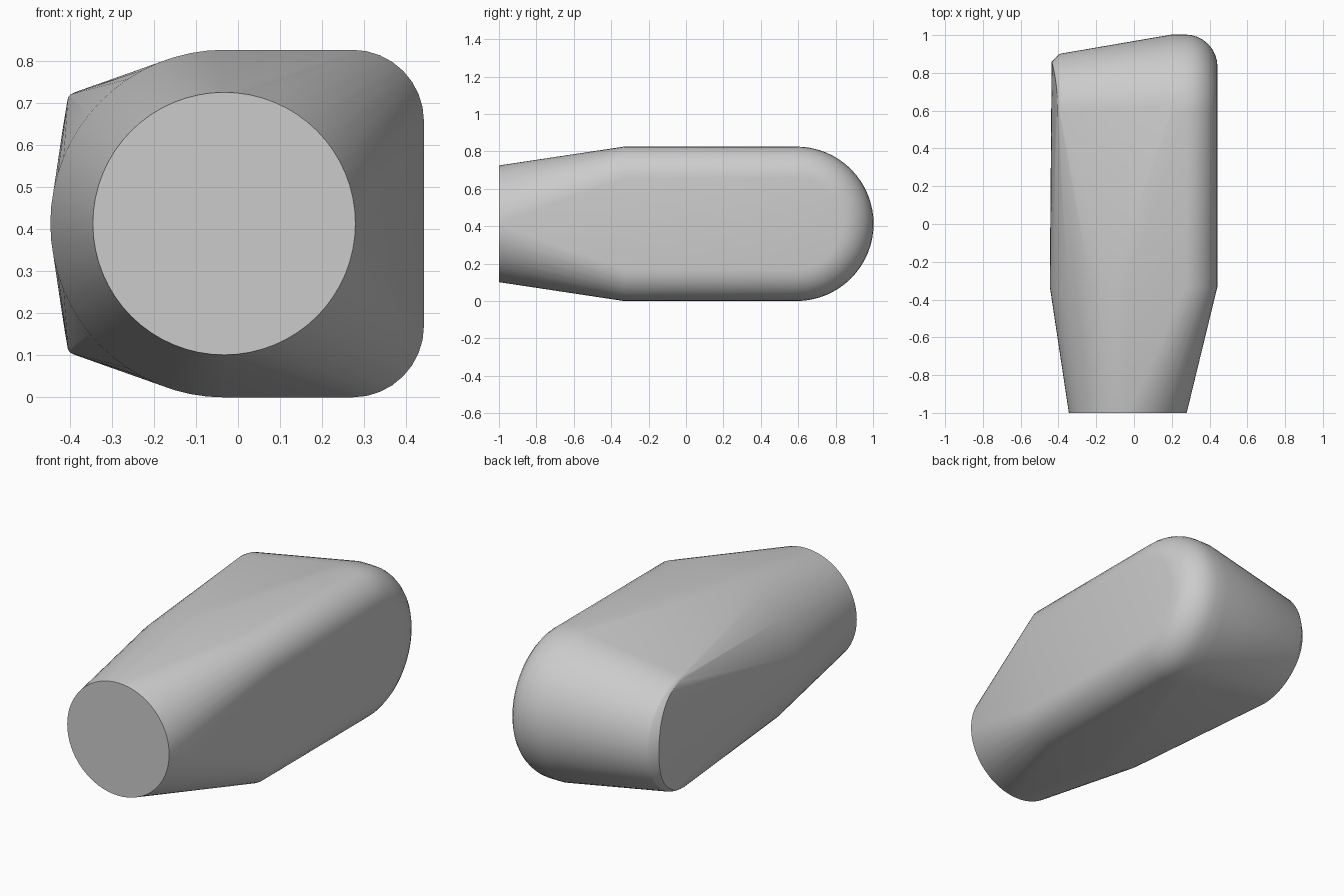
import bpy, bmesh
from math import sin, cos, pi, radians

cube = bpy.data.objects.get("Cube")
if cube:
    bpy.data.objects.remove(cube, do_unlink=True)

MID_Z = 0.413      # height of the centre line
CIRCLE_X = -0.033  # axis of the round front
BACK_Y = 0.59      # axis of the rounded back
FILLET = 0.17

points = []


def ring_y(x, y, r, steps=64):
    """Circle facing the front."""
    for i in range(steps):
        a = 2 * pi * i / steps
        points.append((x + r * cos(a), y, MID_Z + r * sin(a)))


def back_arc(x, r, steps=32):
    """Half circle around the back, turning about the x direction."""
    for i in range(steps + 1):
        a = pi * i / steps - pi / 2
        points.append((x, BACK_Y + r * cos(a), MID_Z + r * sin(a)))


# Round front face and the wider shoulder behind it
ring_y(CIRCLE_X, -1.0, 0.312)
ring_y(CIRCLE_X, -0.33, 0.413)

# Shoulder corners and filleted back on the left side
for i in range(9):
    a = i / 8 * pi / 2
    x = 0.272 + FILLET * sin(a)
    r = 0.413 - FILLET * (1 - cos(a))
    for side in (-1, 1):
        points.append((x, -0.33, MID_Z + side * r))
    back_arc(x, r)

# Straight part of the back, then its narrow right end
back_arc(0.2, 0.413)
back_arc(-0.388, 0.312)
back_arc(-0.398, 0.307)

# Bulged rim of the right end
for i in range(25):
    a = pi * i / 24 - pi / 2
    s = sin(a) ** 2
    r = 0.27 + 0.03 * s
    points.append((-0.436 + 0.032 * s, BACK_Y + r * cos(a), MID_Z + r * sin(a)))

# Skin stretched around all sections
bm = bmesh.new()
for p in points:
    bm.verts.new(p)
bmesh.ops.remove_doubles(bm, verts=bm.verts[:], dist=0.0005)
hull = bmesh.ops.convex_hull(bm, input=bm.verts[:])
loose = {g for g in hull["geom_interior"] + hull["geom_unused"]
         if isinstance(g, bmesh.types.BMVert)}
bmesh.ops.delete(bm, geom=list(loose), context="VERTS")
bmesh.ops.dissolve_limit(bm, angle_limit=radians(0.3),
                         verts=bm.verts[:], edges=bm.edges[:])
bmesh.ops.recalc_face_normals(bm, faces=bm.faces[:])

mesh = bpy.data.meshes.new("body")
bm.to_mesh(mesh)
bm.free()
body = bpy.data.objects.new("body", mesh)
bpy.context.collection.objects.link(body)

# Plain grey
grey = bpy.data.materials.new("light_grey")
grey.use_nodes = True
colour = (0.6, 0.6, 0.6, 1.0)
grey.diffuse_color = colour
grey.node_tree.nodes["Principled BSDF"].inputs["Base Color"].default_value = colour
mesh.materials.append(grey)

bpy.ops.object.select_all(action="DESELECT")
body.select_set(True)
bpy.context.view_layer.objects.active = body
bpy.ops.object.shade_smooth_by_angle(angle=radians(30))
